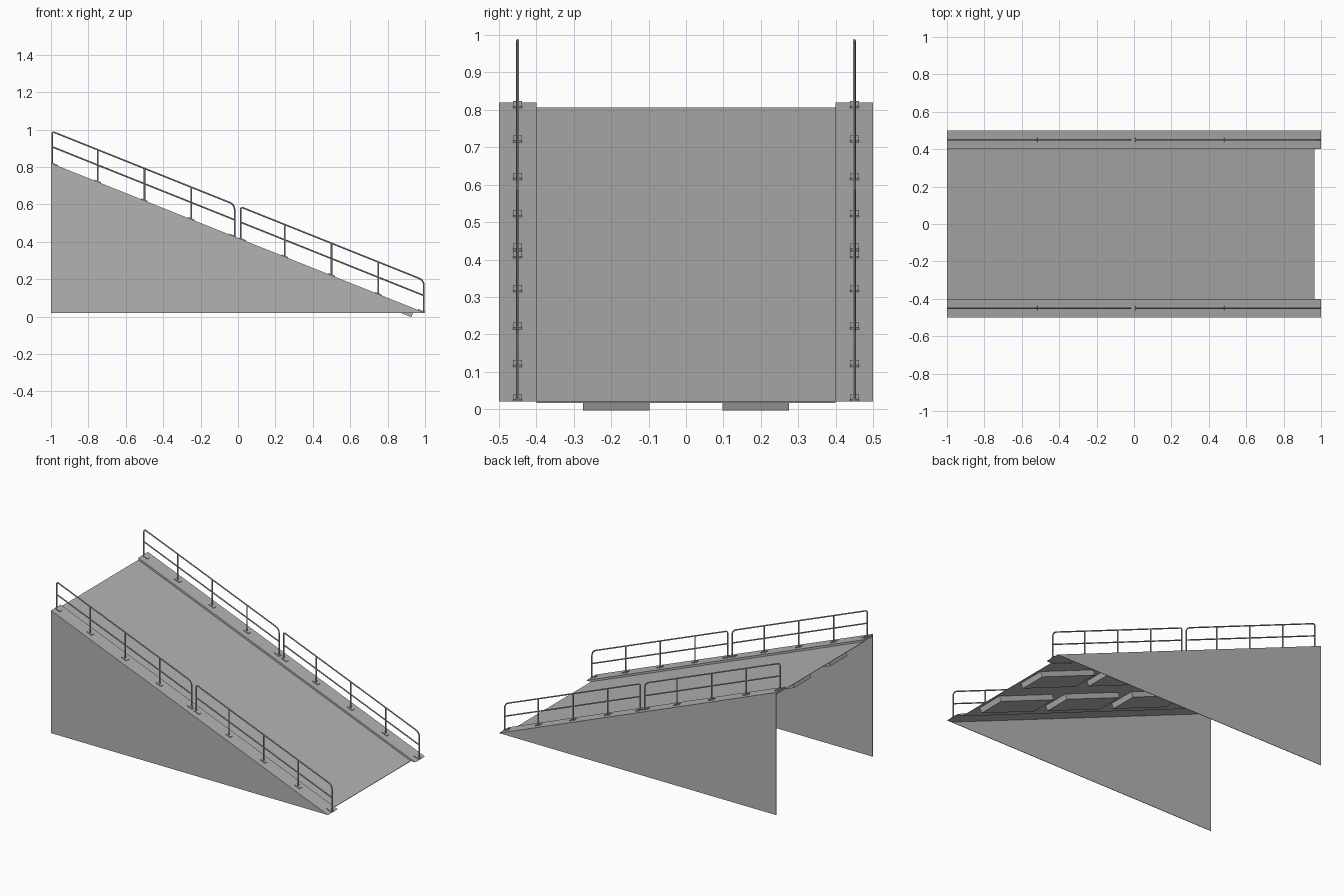
import bpy, bmesh, math
from mathutils import Vector, Matrix

cube = bpy.data.objects.get("Cube")
if cube:
    bpy.data.objects.remove(cube, do_unlink=True)

SLOPE = 0.4
TILT = math.atan(SLOPE)
DROP = 0.0135          # deck sits this far below the kerbs


def material(name, rgb):
    m = bpy.data.materials.new(name)
    m.use_nodes = True
    m.diffuse_color = (*rgb, 1)
    m.node_tree.nodes["Principled BSDF"].inputs["Base Color"].default_value = (*rgb, 1)
    return m


GREY = material("steel grey", (0.45, 0.45, 0.45))


def top(x):
    """Height of the kerb surface."""
    return 0.42 - SLOPE * x


def add_mesh(name, bm):
    bmesh.ops.recalc_face_normals(bm, faces=bm.faces)
    me = bpy.data.meshes.new(name)
    bm.to_mesh(me)
    bm.free()
    me.materials.append(GREY)
    ob = bpy.data.objects.new(name, me)
    bpy.context.collection.objects.link(ob)
    return ob


def prism(name, profile, y0, y1):
    """Extrude an x-z profile from y0 to y1."""
    bm = bmesh.new()
    face = bm.faces.new([bm.verts.new((x, y0, z)) for x, z in profile])
    ext = bmesh.ops.extrude_face_region(bm, geom=[face])["geom"]
    verts = [v for v in ext if isinstance(v, bmesh.types.BMVert)]
    bmesh.ops.translate(bm, verts=verts, vec=(0, y1 - y0, 0))
    return add_mesh(name, bm)


def slab(x0, x1, above, below):
    """Sloped band between two offsets from the kerb surface."""
    return [(x0, top(x0) + above), (x1, top(x1) + above),
            (x1, top(x1) + below), (x0, top(x0) + below)]


# Deck sheet, feathering out at ground level
prism("deck", slab(-1, 0.966, -DROP, -DROP - 0.003), -0.4, 0.4)

for side, s in (("left", 1), ("right", -1)):
    # Triangular side wall and raised kerb
    prism(side + "_wall", [(-1, 0.02), (1, 0.02), (-1, 0.82)], s * 0.497, s * 0.5)
    prism(side + "_kerb", [(-1, top(-1)), (1, 0.02), (1 - DROP / SLOPE, 0.02),
                           (-1, top(-1) - DROP)], s * 0.4, s * 0.5)

    # Stiffening blocks under the deck, ends square to the slope
    for i in range(4):
        x0, x1, depth = 0.54 - 0.5 * i, 0.94 - 0.5 * i, 0.039
        shift = depth * SLOPE / (1 + SLOPE ** 2)
        a, b = x0 - shift, x1 - shift
        under = -DROP - 0.001
        prism(f"{side}_under_block_{i + 1}",
              [(x0, top(x0) + under), (x1, top(x1) + under),
               (b, top(b) - DROP - depth), (a, top(a) - DROP - depth)],
              s * 0.098, s * 0.275)


def bend(corner, before, after, r, steps=5):
    """Rounded corner between two path neighbours."""
    c = Vector(corner)
    p = c + (Vector(before) - c).normalized() * r
    q = c + (Vector(after) - c).normalized() * r
    ts = [i / steps for i in range(steps + 1)]
    return [p * (1 - t) ** 2 + c * 2 * t * (1 - t) + q * t * t for t in ts]


def tubes(name, paths, radius=0.0042):
    cu = bpy.data.curves.new(name, "CURVE")
    cu.dimensions = "3D"
    cu.bevel_depth = radius
    cu.bevel_resolution = 2
    cu.use_fill_caps = True
    for path in paths:
        sp = cu.splines.new("POLY")
        sp.points.add(len(path) - 1)
        for pt, co in zip(sp.points, path):
            pt.co = (*co, 1)
    cu.materials.append(GREY)
    ob = bpy.data.objects.new(name, cu)
    bpy.context.collection.objects.link(ob)
    bpy.ops.object.select_all(action="DESELECT")
    ob.select_set(True)
    bpy.context.view_layer.objects.active = ob
    bpy.ops.object.convert(target="MESH")
    bpy.ops.object.shade_smooth_by_angle()


def feet(name, xs, y):
    """Tilted base plates of the posts."""
    bm = bmesh.new()
    for x in xs:
        m = (Matrix.Translation((x, y, top(x) + 0.002)) @ Matrix.Rotation(TILT, 4, "Y")
             @ Matrix.Diagonal((0.038, 0.024, 0.006, 1)))
        bmesh.ops.create_cube(bm, size=1, matrix=m)
    add_mesh(name, bm)


# Handrails: two sections on each side
RAIL, MID = 0.172, 0.09
for side, y in (("left", 0.45), ("right", -0.45)):
    for part, x0, x1, posts in (("upper", -0.994, -0.018, (-0.75, -0.5, -0.25)),
                                ("lower", 0.014, 0.994, (0.25, 0.5, 0.75))):
        foot0, foot1 = (x0, y, top(x0)), (x1, y, top(x1))
        head0, head1 = (x0, y, top(x0) + RAIL), (x1, y, top(x1) + RAIL)
        frame = ([Vector(foot0)] + bend(head0, foot0, head1, 0.016)
                 + bend(head1, head0, foot1, 0.03) + [Vector(foot1)])
        paths = [frame, [(x0, y, top(x0) + MID), (x1, y, top(x1) + MID)]]
        paths += [[(x, y, top(x)), (x, y, top(x) + RAIL)] for x in posts]
        tubes(f"{side}_{part}_handrail", paths)
        inner0 = x0 + (0.014 if part == "upper" else 0.01)
        inner1 = x1 - (0.01 if part == "upper" else 0.014)
        feet(f"{side}_{part}_post_feet", (inner0, *posts, inner1), y)
